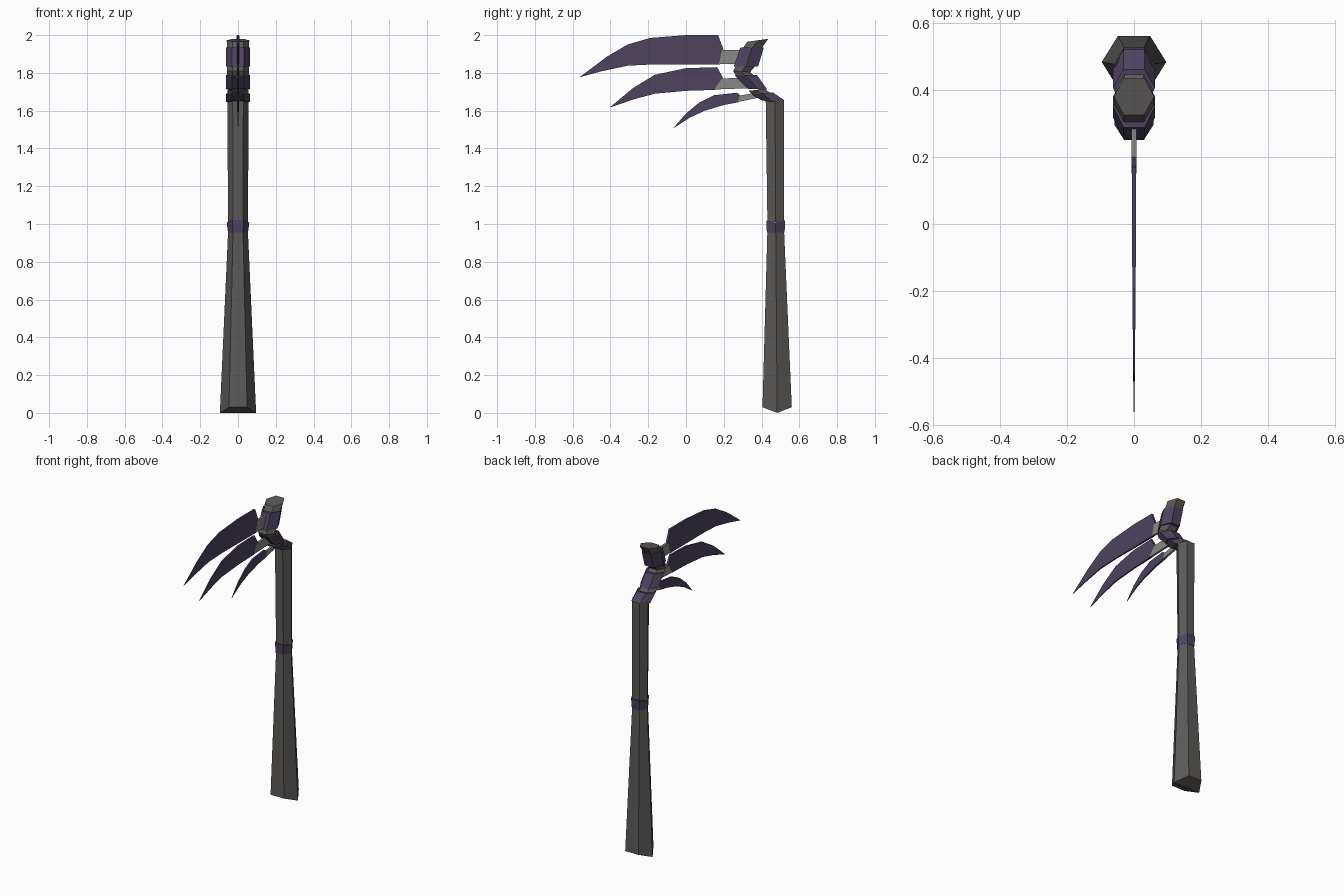
import bpy, bmesh


def material(name, rgb):
    m = bpy.data.materials.new(name)
    m.diffuse_color = (*rgb, 1)
    return m


GREY = material("dark grey", (0.105, 0.101, 0.096))
PURPLE = material("dusky purple", (0.077, 0.055, 0.115))
METAL = material("light grey", (0.25, 0.25, 0.24))


def finish(name, bm, mat):
    bmesh.ops.remove_doubles(bm, verts=bm.verts, dist=0.0005)
    bmesh.ops.recalc_face_normals(bm, faces=bm.faces)
    me = bpy.data.meshes.new(name)
    bm.to_mesh(me)
    bm.free()
    me.materials.append(mat)
    ob = bpy.data.objects.new(name, me)
    bpy.context.collection.objects.link(ob)


def hex_tube(name, mat, rings):
    """Loft hexagons: (half width, front y, front z, back y, back z, drop of side corners)."""
    bm = bmesh.new()
    loops = []
    for w, fy, fz, by, bz, drop in rings:
        my, mz = (fy + by) / 2, (fz + bz) / 2 - drop
        pts = [(w, my, mz), (w / 2, by, bz), (-w / 2, by, bz),
               (-w, my, mz), (-w / 2, fy, fz), (w / 2, fy, fz)]
        loops.append([bm.verts.new(p) for p in pts])
    for a, b in zip(loops, loops[1:]):
        for i in range(6):
            j = (i + 1) % 6
            bm.faces.new((a[i], a[j], b[j], b[i]))
    for r in (loops[0], loops[-1]):
        bm.faces.new(r[:4])
        bm.faces.new((r[3], r[4], r[5], r[0]))
    finish(name, bm, mat)


def plate(name, mat, top, bottom, taper=True):
    """Thin plate between an upper and a lower edge in the yz plane, thinner towards the tip."""
    bm = bmesh.new()
    n = len(top)
    cols = []
    for i, (t, b) in enumerate(zip(top, bottom)):
        h = 0.007 * (1 - 0.85 * (i / (n - 1)) ** 1.5) if taper else 0.007
        cols.append([bm.verts.new(p) for p in
                     ((h, *t), (-h, *t), (-h, *b), (h, *b))])
    for a, b in zip(cols, cols[1:]):
        for i in range(4):
            j = (i + 1) % 4
            bm.faces.new((a[i], a[j], b[j], b[i]))
    bm.faces.new(cols[0])
    bm.faces.new(cols[-1])
    finish(name, bm, mat)


# Shaft with wrapped band
hex_tube("lower_shaft", GREY, [(0.096, 0.405, 0.03, 0.56, 0.03, 0.03),
                               (0.052, 0.431, 0.97, 0.519, 0.97, 0)])
hex_tube("shaft_band", PURPLE, [(0.053, 0.428, 0.955, 0.522, 0.955, 0),
                                (0.06, 0.425, 1.02, 0.525, 1.02, 0.012)])
hex_tube("upper_shaft", GREY, [(0.053, 0.431, 1.01, 0.519, 1.01, 0),
                               (0.056, 0.422, 1.655, 0.52, 1.655, 0)])

# Zigzag head, from the elbow up to the cap
hex_tube("elbow_band", PURPLE, [(0.063, 0.40, 1.655, 0.52, 1.655, 0.01),
                                (0.063, 0.35, 1.685, 0.46, 1.697, 0)])
hex_tube("lower_joint", GREY, [(0.057, 0.37, 1.675, 0.46, 1.685, 0),
                               (0.055, 0.33, 1.705, 0.415, 1.715, 0)])
hex_tube("middle_band", PURPLE, [(0.063, 0.33, 1.715, 0.43, 1.712, 0),
                                 (0.063, 0.26, 1.785, 0.375, 1.79, 0)])
hex_tube("upper_joint", GREY, [(0.058, 0.27, 1.775, 0.36, 1.785, 0),
                               (0.058, 0.25, 1.81, 0.34, 1.805, 0),
                               (0.058, 0.265, 1.84, 0.37, 1.84, 0)])
hex_tube("top_band", PURPLE, [(0.063, 0.253, 1.835, 0.382, 1.835, 0),
                              (0.063, 0.288, 1.935, 0.412, 1.935, 0)])
hex_tube("top_cap", GREY, [(0.058, 0.30, 1.93, 0.40, 1.93, 0),
                           (0.06, 0.325, 1.965, 0.435, 1.98, 0)])

# Blades: matching upper and lower edges from base to tip
blades = {
    "upper": ([(0.20, 1.92), (0.17, 2.0), (0, 2.0), (-0.19, 1.985),
               (-0.31, 1.95), (-0.42, 1.885), (-0.56, 1.78)],
              [(0.20, 1.92), (0.18, 1.845), (0, 1.845), (-0.17, 1.845),
               (-0.31, 1.838), (-0.45, 1.808), (-0.56, 1.778)]),
    "middle": ([(0.198, 1.77), (0.165, 1.83), (0, 1.825), (-0.165, 1.79),
                (-0.28, 1.72), (-0.40, 1.62)],
               [(0.198, 1.77), (0.155, 1.71), (0, 1.705), (-0.165, 1.69),
                (-0.27, 1.662), (-0.40, 1.618)]),
    "lower": ([(0.295, 1.675), (0.27, 1.695), (0.15, 1.682), (0.07, 1.643),
               (0.0, 1.585), (-0.065, 1.51)],
              [(0.295, 1.675), (0.28, 1.645), (0.20, 1.63), (0.10, 1.60),
               (0.02, 1.563), (-0.065, 1.508)]),
}
# Light mounts joining each blade to the head
mounts = {
    "upper": ([(0.32, 1.92), (0.19, 1.92)], [(0.30, 1.845), (0.175, 1.848)]),
    "middle": ([(0.31, 1.775), (0.19, 1.77)], [(0.36, 1.72), (0.15, 1.712)]),
    "lower": ([(0.37, 1.695), (0.285, 1.68)], [(0.40, 1.672), (0.275, 1.646)]),
}
for key, edges in blades.items():
    plate(key + "_blade", PURPLE, *edges)
    plate(key + "_blade_mount", METAL, *mounts[key], taper=False)
